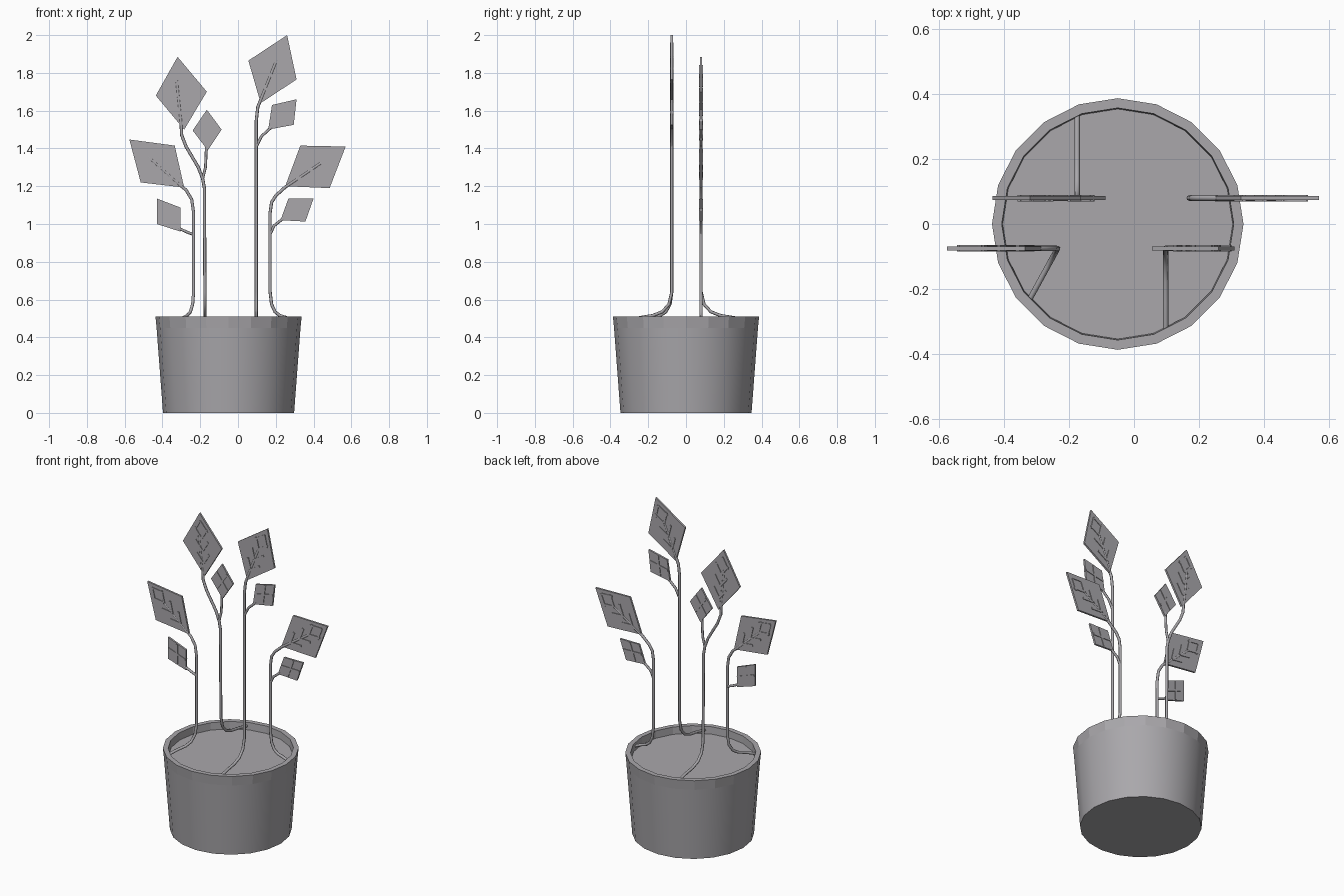
import bpy, bmesh, math
from mathutils import Vector

if "Cube" in bpy.data.objects:
    bpy.data.objects.remove(bpy.data.objects["Cube"])

PX, SIDES = -0.05, 20          # pot axis x, pot facets
LEAF_HALF, VEIN_HALF = 0.006, 0.010


def material(name, rgb):
    m = bpy.data.materials.new(name)
    m.diffuse_color = (*rgb, 1)
    m.use_nodes = True
    m.node_tree.nodes["Principled BSDF"].inputs["Base Color"].default_value = m.diffuse_color
    return m


GREY = material("plain grey", (0.40, 0.39, 0.41))


def finish(bm, name):
    bmesh.ops.recalc_face_normals(bm, faces=bm.faces)
    me = bpy.data.meshes.new(name)
    bm.to_mesh(me)
    bm.free()
    me.materials.append(GREY)
    ob = bpy.data.objects.new(name, me)
    bpy.context.collection.objects.link(ob)
    return ob


def ring(bm, r, z):
    return [bm.verts.new((PX + r * math.cos(2 * math.pi * i / SIDES),
                          r * math.sin(2 * math.pi * i / SIDES), z)) for i in range(SIDES)]


# Pot: tapered smooth body, faceted rim, inner wall down to the soil
bm = bmesh.new()
profile = [(0.347, 0), (0.381, 0.45), (0.387, 0.51), (0.357, 0.51), (0.353, 0.44)]
rings = [ring(bm, r, z) for r, z in profile]
for k in range(len(rings) - 1):
    for i in range(SIDES):
        j = (i + 1) % SIDES
        f = bm.faces.new((rings[k][i], rings[k][j], rings[k + 1][j], rings[k + 1][i]))
        f.smooth = k == 0
bm.faces.new(rings[0])
bm.faces.new(rings[-1])
pot = finish(bm, "pot")
for e in pot.data.edges:
    z = [pot.data.vertices[v].co.z for v in e.vertices]
    e.use_edge_sharp = abs(z[0] - z[1]) < 1e-4

# Soil disc
bm = bmesh.new()
lo, hi = ring(bm, 0.354, 0.445), ring(bm, 0.354, 0.465)
bm.faces.new(lo)
bm.faces.new(hi)
for i in range(SIDES):
    j = (i + 1) % SIDES
    bm.faces.new((lo[i], lo[j], hi[j], hi[i]))
finish(bm, "soil")


def tube(name, points, radius=0.0085):
    cu = bpy.data.curves.new(name, 'CURVE')
    cu.dimensions = '3D'
    cu.bevel_depth, cu.bevel_resolution = radius, 2
    cu.use_fill_caps = True
    sp = cu.splines.new('POLY')
    sp.points.add(len(points) - 1)
    for p, c in zip(sp.points, points):
        p.co = (*c, 1)
    sp.use_smooth = True
    ob = bpy.data.objects.new(name, cu)
    bpy.context.collection.objects.link(ob)
    cu.materials.append(GREY)
    bpy.ops.object.select_all(action='DESELECT')
    ob.select_set(True)
    bpy.context.view_layer.objects.active = ob
    bpy.ops.object.convert(target='MESH')


def prism(bm, outline, y, half):
    """Flat plate with an x-z outline, centred on y."""
    a = [bm.verts.new((x, y - half, z)) for x, z in outline]
    b = [bm.verts.new((x, y + half, z)) for x, z in outline]
    bm.faces.new(a)
    bm.faces.new(b)
    n = len(a)
    for i in range(n):
        bm.faces.new((a[i], a[(i + 1) % n], b[(i + 1) % n], b[i]))


def leaf(name, quad, y, big):
    """quad runs base, side, tip, side; veins follow its edge directions."""
    q = [Vector(p) for p in quad]

    def at(u, v):
        return q[0].lerp(q[1], u).lerp(q[3].lerp(q[2], u), v)

    def vein(bm, p, r, w):
        a, b = at(*p), at(*r)
        d = (b - a).normalized() * w
        n = Vector((-d.y, d.x))
        prism(bm, [a + n, b + n, b - n, a - n], y, VEIN_HALF)

    bm = bmesh.new()
    prism(bm, q, y, LEAF_HALF)
    if big:
        for t in (0.2, 0.4, 0.6):
            vein(bm, (t, t), (t + 0.32, t), 0.006)
            vein(bm, (t, t), (t, t + 0.32), 0.006)
        vein(bm, (0.88, 0.55), (0.88, 0.88), 0.005)
        vein(bm, (0.55, 0.88), (0.88, 0.88), 0.005)
    else:
        vein(bm, (0.5, 0.03), (0.5, 0.97), 0.006)
        vein(bm, (0.03, 0.5), (0.97, 0.5), 0.006)
    finish(bm, name)


# Each plant: y, stem foot x, root end (x, y), stem x-z path, twig path, big leaf, small leaf
plants = {
    "back_left": (0.08, -0.175, (-0.175, 0.34),
        [(-0.178, 1.19), (-0.187, 1.24), (-0.21, 1.3), (-0.275, 1.41), (-0.298, 1.47), (-0.302, 1.54), (-0.325, 1.76)],
        [(-0.187, 1.24), (-0.172, 1.3), (-0.167, 1.42)],
        [(-0.285, 1.5), (-0.165, 1.7), (-0.32, 1.885), (-0.435, 1.68)],
        [(-0.16, 1.39), (-0.087, 1.5), (-0.165, 1.605), (-0.24, 1.495)]),
    "front_right": (-0.075, 0.097, (0.097, -0.33),
        [(0.097, 1.55), (0.105, 1.62), (0.125, 1.67), (0.205, 1.87)],
        [(0.097, 1.41), (0.125, 1.465), (0.18, 1.515)],
        [(0.12, 1.64), (0.31, 1.765), (0.26, 2.0), (0.055, 1.865)],
        [(0.16, 1.5), (0.295, 1.525), (0.31, 1.66), (0.18, 1.63)]),
    "front_left": (-0.075, -0.235, (-0.32, -0.23),
        [(-0.235, 1.06), (-0.245, 1.13), (-0.275, 1.18), (-0.3, 1.2), (-0.475, 1.355)],
        [(-0.235, 0.945), (-0.265, 0.955), (-0.32, 0.98)],
        [(-0.285, 1.193), (-0.335, 1.415), (-0.575, 1.447), (-0.515, 1.22)],
        [(-0.305, 0.96), (-0.305, 1.087), (-0.43, 1.135), (-0.43, 1.0)]),
    "back_right": (0.08, 0.17, (0.3, 0.08),
        [(0.17, 1.06), (0.178, 1.115), (0.2, 1.15), (0.25, 1.195), (0.45, 1.33)],
        [(0.17, 0.945), (0.19, 0.99), (0.24, 1.03)],
        [(0.25, 1.2), (0.485, 1.19), (0.57, 1.41), (0.33, 1.415)],
        [(0.225, 1.02), (0.357, 1.013), (0.4, 1.135), (0.267, 1.135)]),
}
for name, (y, x, end, path, twig, big, small) in plants.items():
    # Root curves from the pot wall over the soil into the upright stem
    root = [(x + (end[0] - x) * t, y + (end[1] - y) * t, z) for t, z in
            ((1, 0.485), (0.65, 0.505), (0.4, 0.515), (0.2, 0.535), (0.06, 0.575), (0, 0.64))]
    tube(name + "_stem", root + [(px, y, pz) for px, pz in path])
    tube(name + "_twig", [(px, y, pz) for px, pz in twig], 0.0075)
    leaf(name + "_big_leaf", big, y, True)
    leaf(name + "_small_leaf", small, y, False)
